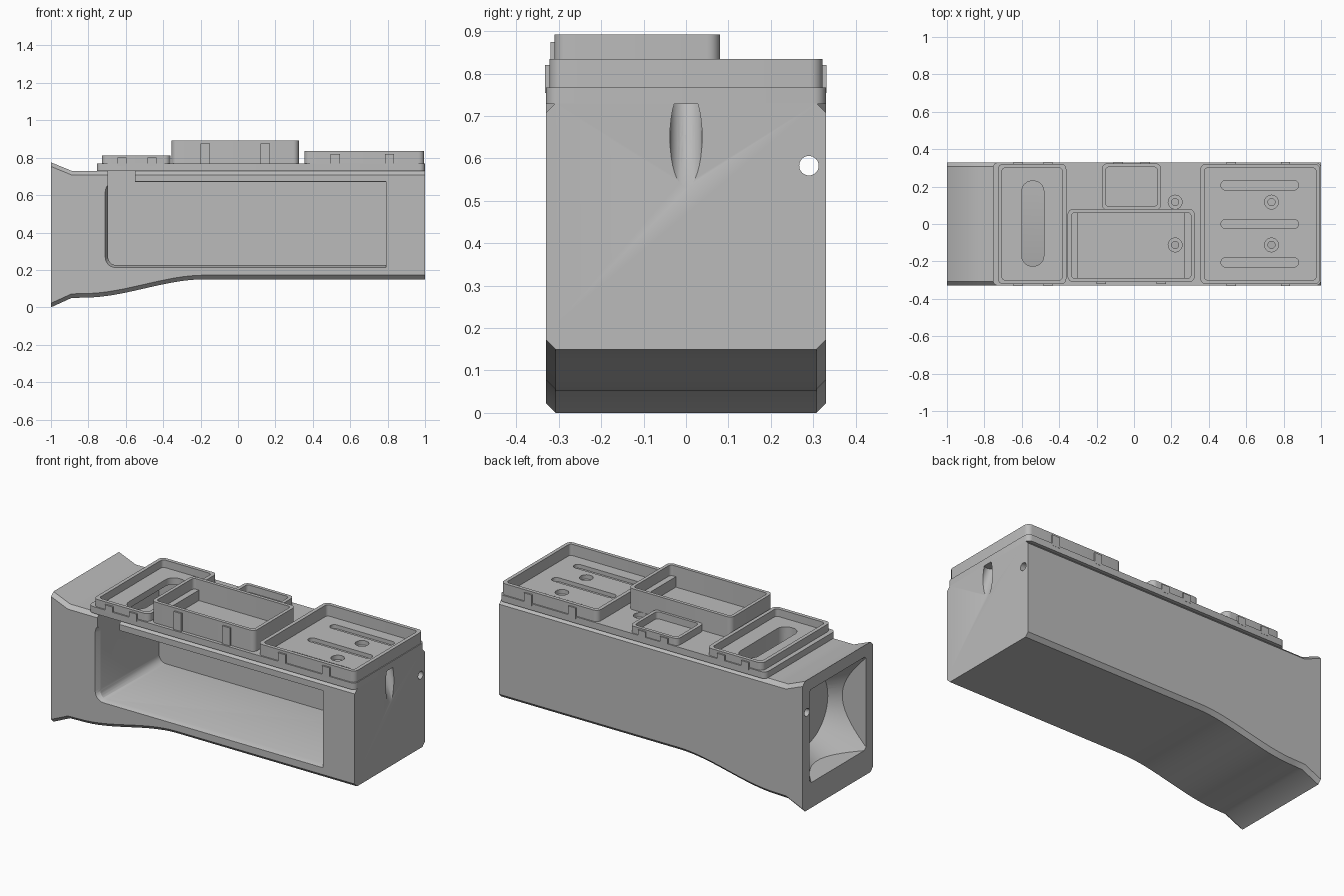
import bpy, bmesh, math
from mathutils import Vector

if "Cube" in bpy.data.objects:
    bpy.data.objects.remove(bpy.data.objects["Cube"], do_unlink=True)

grey = bpy.data.materials.new("plain grey")
grey.use_nodes = True
grey.diffuse_color = (0.5, 0.5, 0.5, 1)
bsdf = next(n for n in grey.node_tree.nodes if n.type == 'BSDF_PRINCIPLED')
bsdf.inputs["Base Color"].default_value = (0.5, 0.5, 0.5, 1)
bsdf.inputs["Roughness"].default_value = 0.6


def finish(bm, name):
    bmesh.ops.recalc_face_normals(bm, faces=bm.faces)
    mesh = bpy.data.meshes.new(name)
    bm.to_mesh(mesh)
    bm.free()
    mesh.materials.append(grey)
    ob = bpy.data.objects.new(name, mesh)
    bpy.context.scene.collection.objects.link(ob)
    return ob


def box(name, x, y, z, radius=0, axis=2, rule=None, segments=6):
    """Box from three ranges; edges along the axis, or picked by rule, are rounded."""
    bm = bmesh.new()
    bmesh.ops.create_cube(bm, size=1)
    for v in bm.verts:
        v.co = [sum(r) / 2 + c * (r[1] - r[0]) for c, r in zip(v.co, (x, y, z))]
    if radius:
        rule = rule or (lambda a, b: abs((a - b).normalized()[axis]) > 0.9)
        edges = [e for e in bm.edges if rule(e.verts[0].co, e.verts[1].co)]
        bmesh.ops.bevel(bm, geom=edges, offset=radius, segments=segments,
                        profile=0.5, affect='EDGES')
    return finish(bm, name)


def rod(name, start, end, r1, r2=None, sides=32):
    """Cylinder or cone between two points."""
    a, b = Vector(start), Vector(end)
    bm = bmesh.new()
    bmesh.ops.create_cone(bm, cap_ends=True, segments=sides, radius1=r1,
                          radius2=r1 if r2 is None else r2, depth=(b - a).length)
    turn = (b - a).to_track_quat('Z', 'Y')
    for v in bm.verts:
        v.co = turn @ v.co + (a + b) / 2
    return finish(bm, name)


def boolean(ob, other, operation='DIFFERENCE', keep=False):
    mod = ob.modifiers.new("cut", 'BOOLEAN')
    mod.operation, mod.solver, mod.object = operation, 'EXACT', other
    bpy.context.view_layer.objects.active = ob
    bpy.ops.object.modifier_apply(modifier=mod.name)
    if not keep:
        bpy.data.objects.remove(other, do_unlink=True)


# Body: chamfered sections lofted along x, with a flared left end
W, C = 0.33, 0.022
stations = [(-1, 0, 0.775), (-0.89, 0.05, 0.73)]
for i in range(17):
    t = i / 16
    ease = t * t * (3 - 2 * t)
    stations.append((-0.82 + 0.64 * t, 0.052 + 0.098 * ease, 0.73))
stations.append((1, 0.15, 0.73))
bm = bmesh.new()
rings = []
for x, lo, hi in stations:
    half = [(W, lo + C), (W, hi - C), (W - C, hi)]
    section = [(W - C, lo)] + half + [(-y, z) for y, z in reversed(half)] + [(C - W, lo)]
    rings.append([bm.verts.new((x, y, z)) for y, z in section])
for a, b in zip(rings, rings[1:]):
    for i in range(8):
        j = (i + 1) % 8
        bm.faces.new((a[i], a[j], b[j], b[i]))
bm.faces.new(rings[0])
bm.faces.new(rings[-1])
body = finish(bm, "body")

# Deep front pocket with rounded left and back edges
pocket = box("pocket", (-0.695, 0.79), (-0.45, 0.25), (0.225, 0.67), 0.045,
             rule=lambda a, b: max(a.x, b.x) < 0 and abs(a.y - b.y) > 0.1)
boolean(body, pocket)

# Sloped lip around the pocket mouth
lip = box("pocket_lip", (-0.72, 0.79), (-0.35, -0.30), (0.205, 0.672), 0.055,
          rule=lambda a, b: max(a.x, b.x) < 0 and abs(a.y - b.y) > 0.01)
for v in lip.data.vertices:
    if v.co.y > -0.32:
        v.co.x += 0.025 if v.co.x < 0 else 0
        v.co.z += 0.02 if v.co.z < 0.4 else 0
boolean(body, lip)

# Passage from the pocket up to the left tray
boolean(body, box("passage", (-0.695, -0.55), (-0.4, 0.25), (0.6, 0.75), 0.03, axis=1))

# Tapered socket in the left end: a cone limited by a rectangle
socket = rod("socket", (-1.05, 0, 0.43), (-0.78, 0, 0.43), 0.41, 0.22, 64)
boolean(socket, box("socket_sides", (-1.1, -0.7), (-0.265, 0.265), (0.15, 0.705)),
        'INTERSECT')
boolean(body, socket)

# Long bolt holes
for y, z in ((0.29, 0.197), (-0.29, 0.197), (0.29, 0.583)):
    boolean(body, rod("bolt_hole", (-1.1, y, z), (1.1, y, z), 0.023))

# Countersunk screw hole on the front
boolean(body, rod("screw_hole", (-0.76, -0.4, 0.483), (-0.76, -0.1, 0.483), 0.025))
boolean(body, rod("countersink", (-0.76, -0.34, 0.483), (-0.76, -0.28, 0.483), 0.06, 0.03))

# Cable groove and cable hole on the right end
boolean(body, rod("cable_groove", (0.955, 0, 0.78), (1.065, 0, 0.46), 0.038))
boolean(body, rod("cable_hole", (1.0, 0, 0.66), (0.74, 0, 0.48), 0.02))

# Top plate carrying the trays
plate = box("top_plate", (-0.755, 1.0), (-0.33, 0.33), (0.729, 0.768), 0.03)

# Shallow grooves, screw holes and the open slot
for y in (-0.205, 0, 0.207):
    boolean(plate, box("groove", (0.465, 0.88), (y - 0.025, y + 0.025), (0.745, 0.8), 0.0245))
for x, y in ((0.735, 0.117), (0.735, -0.112), (0.22, 0.117), (0.22, -0.112)):
    boolean(plate, rod("counterbore", (x, y, 0.742), (x, y, 0.8), 0.037))
    hole = rod("plate_hole", (x, y, 0.6), (x, y, 0.8), 0.019)
    boolean(plate, hole, keep=True)
    boolean(body, hole)
slot = box("slot", (-0.6, -0.482), (-0.225, 0.23), (0.6, 0.8), 0.055)
boolean(plate, slot, keep=True)
boolean(body, slot)


def tray(name, x, y, top, wall):
    """Open tray wall with rounded corners standing on the plate."""
    ob = box(name, x, y, (0.755, top), 0.03)
    inner = box("inside", (x[0] + wall, x[1] - wall), (y[0] + wall, y[1] - wall),
                (0.7, top + 0.1), 0.018)
    boolean(ob, inner)
    return ob


trays = [tray("left_tray", (-0.728, -0.362), (-0.322, 0.322), 0.813, 0.022),
         tray("right_tray", (0.355, 0.995), (-0.322, 0.322), 0.835, 0.022),
         tray("tall_tray", (-0.355, 0.325), (-0.31, 0.08), 0.893, 0.02),
         tray("small_tray", (-0.172, 0.145), (0.075, 0.324), 0.81, 0.02)]

# Low ledges inside the tall tray
for name, x in (("left_ledge", (-0.34, -0.3)), ("right_ledge", (0.27, 0.31))):
    box(name, x, (-0.295, 0.065), (0.76, 0.83))

# Vertical ribs on the tray sides
for x, front, top in ((-0.62, -0.322, 0.8), (-0.46, -0.322, 0.8), (-0.175, -0.31, 0.875),
                      (0.145, -0.31, 0.875), (0.52, -0.322, 0.82), (0.81, -0.322, 0.82)):
    box("front_rib", (x - 0.025, x + 0.025), (front - 0.01, front + 0.005), (0.755, top))
for x, top in ((-0.62, 0.8), (-0.46, 0.8), (-0.085, 0.8), (0.06, 0.8), (0.52, 0.82), (0.81, 0.82)):
    box("back_rib", (x - 0.025, x + 0.025), (0.317, 0.331), (0.755, top))

# Smooth rounded surfaces, crisp edges
bpy.ops.object.select_all(action='DESELECT')
for ob in [body, plate] + trays:
    ob.select_set(True)
bpy.context.view_layer.objects.active = body
bpy.ops.object.shade_smooth_by_angle(angle=math.radians(30))
